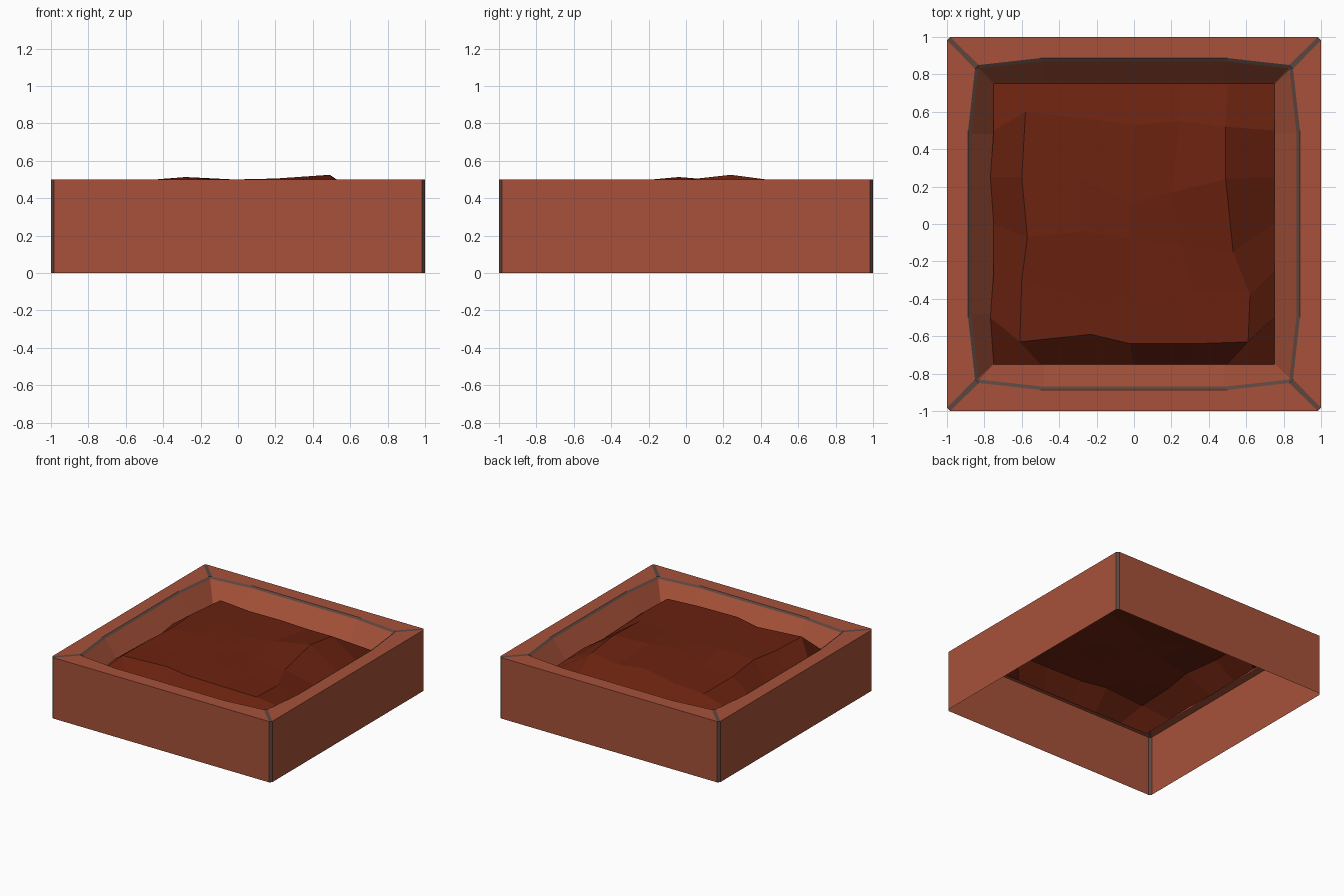
import bpy, bmesh

if "Cube" in bpy.data.objects:
    bpy.data.objects.remove(bpy.data.objects["Cube"])


def material(name, rgb):
    m = bpy.data.materials.new(name)
    m.diffuse_color = (*rgb, 1)
    m.use_nodes = True
    m.node_tree.nodes["Principled BSDF"].inputs["Base Color"].default_value = m.diffuse_color
    return m


brick = material("terracotta", (0.385, 0.083, 0.041))
seam = material("worn grey edge", (0.107, 0.061, 0.051))
earth = material("red brown soil", (0.145, 0.0160, 0.005))


def finish(bm, name, mats):
    me = bpy.data.meshes.new(name)
    bm.to_mesh(me)
    bm.free()
    for m in mats:
        me.materials.append(m)
    ob = bpy.data.objects.new(name, me)
    bpy.context.collection.objects.link(ob)
    return ob


# Planter frame: rings from outer foot over the rim and down the inner wall
# (corner x, corner y, middle x, half length of middle, height)
rings = [
    (1.0, 0.983, 1.0, 0.5, 0.0),
    (1.0, 0.983, 1.0, 0.5, 0.5),
    (0.850, 0.830, 0.887, 0.5, 0.5),
    (0.832, 0.826, 0.870, 0.48, 0.488),
    (0.750, 0.746, 0.750, 0.48, 0.33),
]
bm = bmesh.new()
loops = []
for cx, cy, mx, h, z in rings:
    pts = [(cx, -cy), (mx, -h), (mx, h), (cx, cy)]
    loop = []
    for side in range(4):
        loop += [bm.verts.new((x, y, z)) for x, y in pts]
        pts = [(-y, x) for x, y in pts]
    loops.append(loop)
for r in range(len(rings) - 1):
    a, b = loops[r], loops[r + 1]
    for i in range(16):
        j = (i + 1) % 16
        f = bm.faces.new((a[i], a[j], b[j], b[i]))
        # grey chamfers: outer corners, mitres and the inner lip
        f.material_index = 1 if r == 2 or (r < 2 and i % 4 == 3) else 0
finish(bm, "planter_frame", [brick, seam])

# Soil mound: uneven 7 x 7 grid, low at the border
xs = [-0.75, -0.5, -0.25, 0, 0.25, 0.5, 0.75]
inner = [  # rows from front to back: x, y, z
    [(-.61, -.63, .475), (-.23, -.59, .47), (-.02, -.64, .475), (.32, -.64, .47), (.61, -.63, .46)],
    [(-.60, -.30, .48), (-.25, -.40, .48), (-.02, -.38, .49), (.32, -.36, .475), (.62, -.38, .46)],
    [(-.57, -.07, .49), (-.28, -.04, .513), (-.02, -.08, .49), (.25, -.12, .485), (.53, -.15, .48)],
    [(-.60, .25, .48), (-.30, .25, .49), (-.02, .11, .50), (.20, .17, .505), (.49, .24, .525)],
    [(-.58, .60, .467), (-.30, .57, .465), (0, .53, .49), (.25, .55, .47), (.49, .52, .488)],
]
bm = bmesh.new()
grid = []
for j in range(7):
    row = []
    for i in range(7):
        if 0 < i < 6 and 0 < j < 6:
            p = inner[j - 1][i - 1]
        else:
            bump = 0.01 * ((i * 3 + j * 5) % 3)
            p = (xs[i], xs[j], 0.335 + bump)
            if i == 0 and j in (1, 4):
                p = (-0.768, xs[j], p[2])
        row.append(bm.verts.new(p))
    grid.append(row)
for j in range(6):
    for i in range(6):
        bm.faces.new((grid[j][i], grid[j][i + 1], grid[j + 1][i + 1], grid[j + 1][i]))
finish(bm, "soil", [earth])
